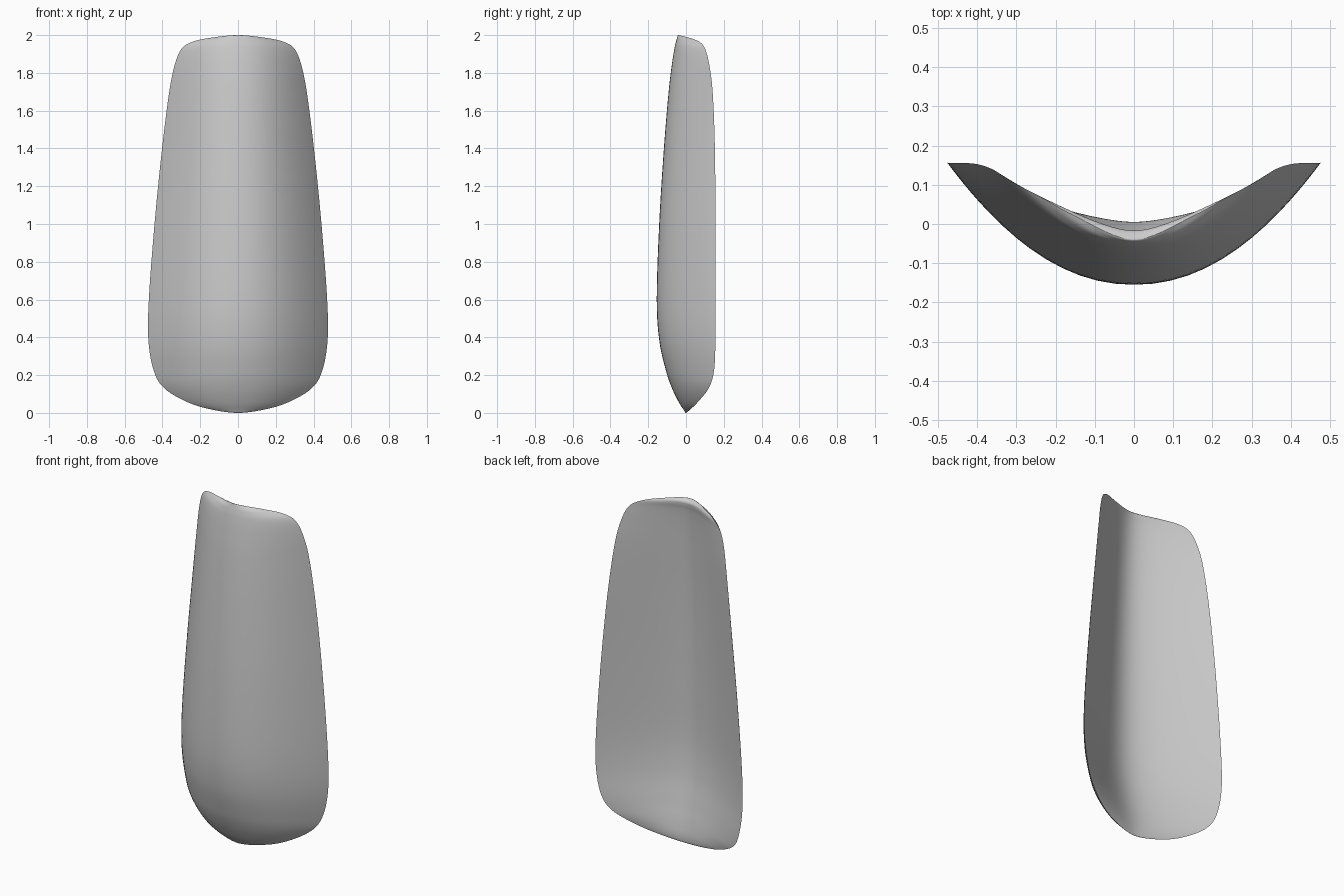
import bpy
import bmesh
import math
from mathutils import Vector

cube = bpy.data.objects.get("Cube")
if cube:
    bpy.data.objects.remove(cube, do_unlink=True)

# Stations up the panel: height, half width, front centre, back centre, side rim
STATIONS = [Vector(row) for row in (
    (0, 0, 0, 0, 0),
    (.02, .15, -.015, .005, .025),
    (.06, .275, -.04, .003, .065),
    (.13, .39, -.074, -.01, .12),
    (.22, .445, -.105, -.03, .148),
    (.38, .474, -.141, -.06, .156),
    (.6, .472, -.155, -.076, .156),
    (1, .442, -.142, -.071, .156),
    (1.4, .402, -.117, -.058, .153),
    (1.7, .364, -.092, -.042, .141),
    (1.85, .333, -.074, -.032, .122),
    (1.93, .297, -.061, -.024, .1),
    (1.965, .24, -.053, -.018, .07),
    (1.985, .15, -.047, -.019, .02),
    (2, 0, -.04, -.04, -.04),
)]
STEPS = 6
COLUMNS = 32
BEND = .3


def mirrored(row):
    """Continue a station across the centre line, so both ends close roundly."""
    z, width, front, back, rim = row
    return Vector((z, -width, back, front, rim))


def smooth_rows():
    """Yield stations interpolated with a Catmull-Rom curve."""
    keys = [mirrored(STATIONS[1])] + STATIONS + [mirrored(STATIONS[-2])]
    for a, b, c, d in zip(keys, keys[1:], keys[2:], keys[3:]):
        for step in range(STEPS):
            t = step / STEPS
            yield b + (c - a) * t / 2 + (a * 2 - b * 5 + c * 4 - d) * t**2 / 2 \
                + (b * 3 - a - c * 3 + d) * t**3 / 2
    yield STATIONS[-1]


def hollow(t):
    """Cross-section of the back: straight flanks with a rounded valley."""
    return (math.hypot(t, BEND) - BEND) / (math.hypot(1, BEND) - BEND)


def ring_points(row):
    """Closed outline at one height: across the front, then along the back."""
    z, width, front, back, rim = row
    width = max(width, 0)
    points = []
    for i in range(COLUMNS * 2):
        t = -math.cos(math.pi * i / COLUMNS)
        if i <= COLUMNS:
            y = front + (rim - front) * abs(t)**2.1
        else:
            y = back + (rim - back) * hollow(t)
        points.append((t * width, y, z))
    return points


# Curved panel with pointed side rims
bm = bmesh.new()
rings = [[bm.verts.new(p) for p in ring_points(row)] for row in smooth_rows()]
for low, high in zip(rings, rings[1:]):
    for i in range(len(low)):
        j = (i + 1) % len(low)
        bm.faces.new((low[i], low[j], high[j], high[i]))
bmesh.ops.remove_doubles(bm, verts=bm.verts, dist=1e-5)
bmesh.ops.recalc_face_normals(bm, faces=bm.faces)
mesh = bpy.data.meshes.new("curved_panel")
bm.to_mesh(mesh)
bm.free()
panel = bpy.data.objects.new("curved_panel", mesh)
bpy.context.collection.objects.link(panel)

# Plain grey surface
grey = bpy.data.materials.new("plain_grey")
grey.use_nodes = True
colour = (.6, .6, .6, 1)
grey.diffuse_color = colour
grey.node_tree.nodes["Principled BSDF"].inputs["Base Color"].default_value = colour
mesh.materials.append(grey)

bpy.ops.object.select_all(action="DESELECT")
panel.select_set(True)
bpy.context.view_layer.objects.active = panel
bpy.ops.object.shade_smooth_by_angle(angle=math.radians(60))
